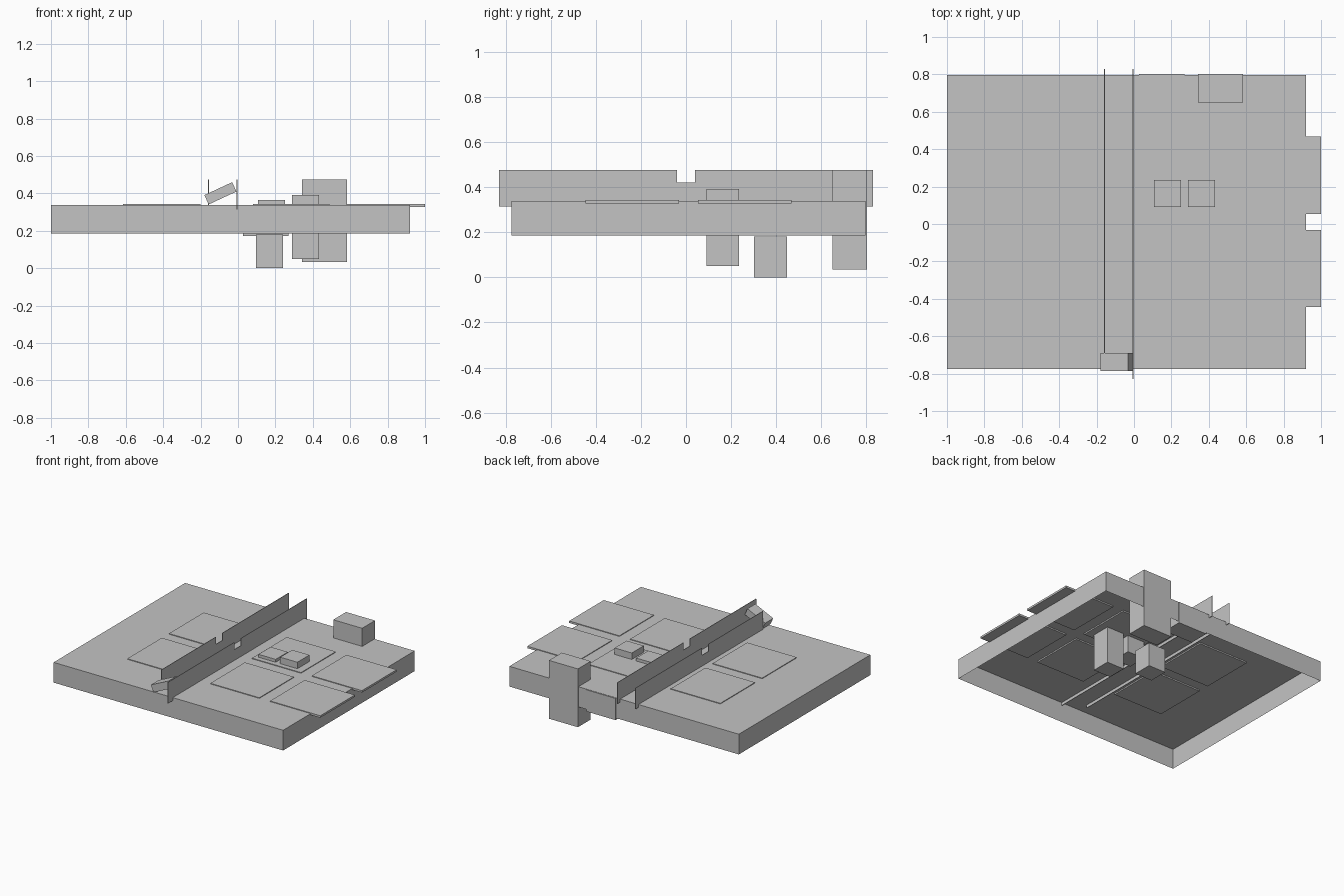
import bpy, bmesh
from math import radians
from mathutils import Matrix

cube = bpy.data.objects.get("Cube")
if cube:
    bpy.data.objects.remove(cube, do_unlink=True)

grey = bpy.data.materials.new("plain_grey")
grey.use_nodes = True
colour = (0.55, 0.55, 0.55, 1)
grey.diffuse_color = colour
grey.node_tree.nodes["Principled BSDF"].inputs["Base Color"].default_value = colour


def finish(name, bm):
    bmesh.ops.recalc_face_normals(bm, faces=bm.faces)
    mesh = bpy.data.meshes.new(name)
    bm.to_mesh(mesh)
    bm.free()
    mesh.materials.append(grey)
    obj = bpy.data.objects.new(name, mesh)
    bpy.context.collection.objects.link(obj)
    return obj


def box(name, xs, ys, zs, open_below=False, tilt=0):
    bm = bmesh.new()
    bmesh.ops.create_cube(bm, size=1)
    if open_below:
        lowest = min(bm.faces, key=lambda f: f.calc_center_median().z)
        bmesh.ops.delete(bm, geom=[lowest], context='FACES_ONLY')
    spans = (xs, ys, zs)
    size = Matrix.Diagonal([b - a for a, b in spans] + [1])
    centre = Matrix.Translation([(a + b) / 2 for a, b in spans])
    bm.transform(centre @ Matrix.Rotation(radians(tilt), 4, 'Y') @ size)
    return finish(name, bm)


def rail(name, x, start, end):
    # upright strip with a notch in the middle of its top edge
    low, notch, top, half = 0.315, 0.42, 0.475, 0.04
    outline = [(start, low), (end, low), (end, top), (half, top), (half, notch),
               (-half, notch), (-half, top), (start, top)]
    bm = bmesh.new()
    face = bm.faces.new([bm.verts.new((x - 0.002, y, z)) for y, z in outline])
    extruded = bmesh.ops.extrude_face_region(bm, geom=[face])
    moved = [v for v in extruded["geom"] if isinstance(v, bmesh.types.BMVert)]
    bmesh.ops.translate(bm, verts=moved, vec=(0.004, 0, 0))
    return finish(name, bm)


# hollow base, open underneath
box("base_tray", (-1, 0.92), (-0.775, 0.797), (0.185, 0.338), open_below=True)

# thin panels in three columns and two rows
for column, xs in (("left", (0.58, 1)), ("middle", (0.08, 0.49)), ("right", (-0.615, -0.2))):
    for row, ys in (("front", (-0.445, -0.032)), ("back", (0.053, 0.468))):
        box(f"panel_{column}_{row}", xs, ys, (0.328, 0.343))

# pair of notched rails
rail("rail_middle", -0.005, -0.83, 0.83)
rail("rail_right", -0.158, -0.69, 0.83)

# tilted block at the front end of the rails
box("tilted_block", (-0.176, -0.012), (-0.785, -0.69), (0.373, 0.428), tilt=-25)

# blocks passing through the base
box("small_block", (0.108, 0.252), (0.09, 0.236), (0.2, 0.365))
box("tall_block", (0.29, 0.434), (0.09, 0.234), (0.05, 0.392))
box("lower_block", (0.097, 0.241), (0.302, 0.448), (0, 0.18))
box("back_block", (0.342, 0.584), (0.65, 0.803), (0.034, 0.475))
box("back_plate_block", (0.028, 0.27), (0.65, 0.803), (0.172, 0.336))
